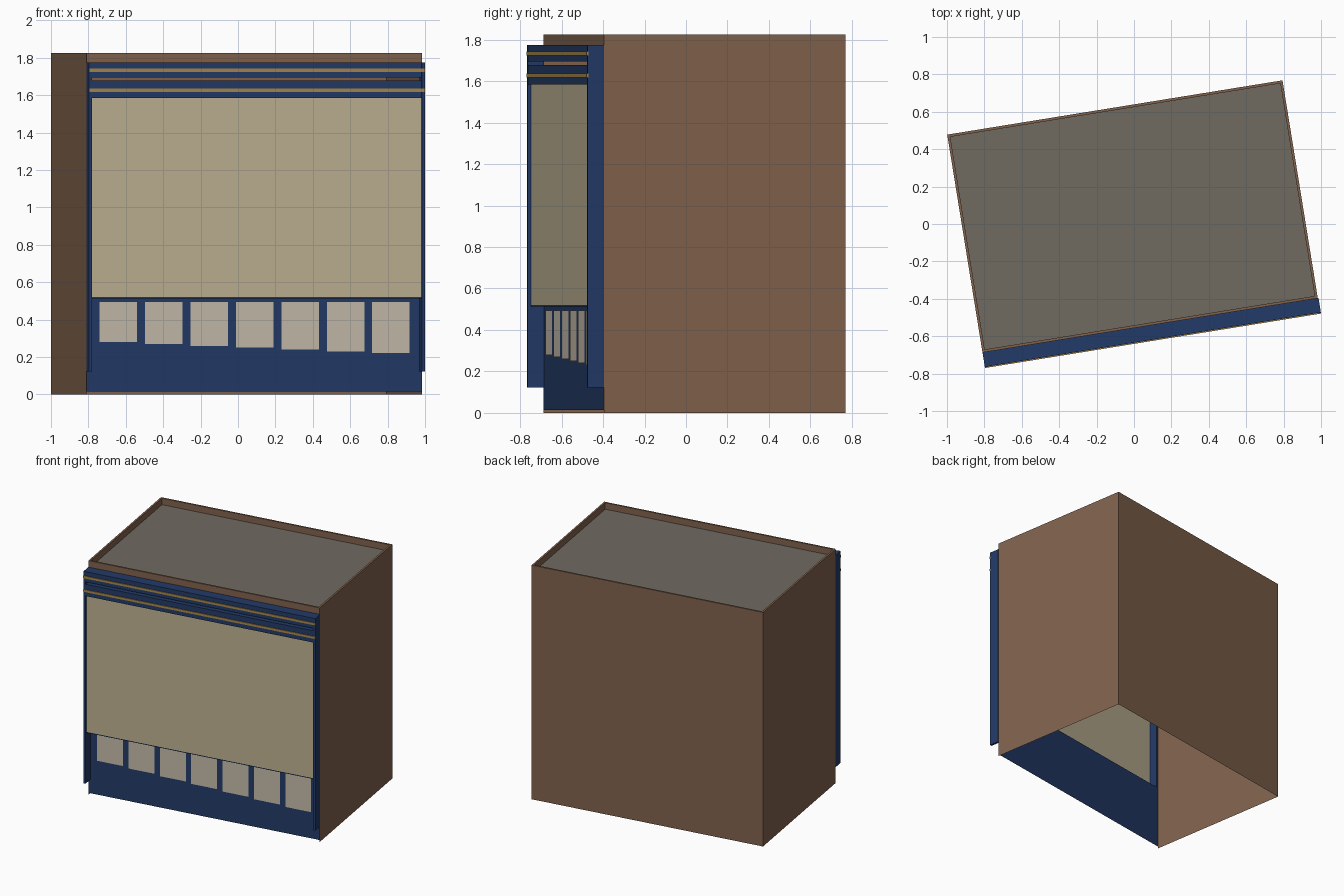
import bpy, bmesh, math
from mathutils import Matrix

if "Cube" in bpy.data.objects:
    bpy.data.objects.remove(bpy.data.objects["Cube"])

# Local frame: x along the facade, y into the building, origin at front-left corner
FRAME = Matrix.Translation((-0.81, -0.687, 0)) @ Matrix.Rotation(math.radians(9.2), 4, 'Z')
W, D, H = 1.816, 1.18, 1.825
OUT = 0.08    # how far the shopfront trim projects
ROOF = 1.775  # roof level, also top of the shopfront
X0, X1 = 0.017, 1.803  # clear opening between the pilasters


def material(name, rgb):
    m = bpy.data.materials.new(name)
    m.diffuse_color = (*rgb, 1)
    m.use_nodes = True
    m.node_tree.nodes["Principled BSDF"].inputs["Base Color"].default_value = m.diffuse_color
    return m


brown = material("brown_wall", (0.22, 0.123, 0.073))
blue = material("blue_trim", (0.016, 0.042, 0.135))
beige = material("beige_panel", (0.52, 0.44, 0.29))
pane = material("pale_pane", (0.56, 0.5, 0.4))
grey = material("grey_roof", (0.16, 0.145, 0.12))
gold = material("gold_stripe", (0.38, 0.24, 0.07))


def finish(name, bm, *mats):
    me = bpy.data.meshes.new(name)
    bm.to_mesh(me)
    bm.free()
    for m in mats:
        me.materials.append(m)
    ob = bpy.data.objects.new(name, me)
    ob.matrix_world = FRAME
    bpy.context.collection.objects.link(ob)
    return ob


def box_mesh(lo, hi):
    bm = bmesh.new()
    size = [b - a for a, b in zip(lo, hi)]
    mid = [(a + b) / 2 for a, b in zip(lo, hi)]
    bmesh.ops.create_cube(bm, size=1, matrix=Matrix.Translation(mid) @ Matrix.Diagonal((*size, 1)))
    bm.normal_update()
    return bm


def box(name, lo, hi, mat):
    return finish(name, box_mesh(lo, hi), mat)


def front_panel(name, x0, x1, y, z0, z1, mat):
    bm = bmesh.new()
    bm.faces.new([bm.verts.new(p) for p in ((x0, y, z0), (x1, y, z0), (x1, y, z1), (x0, y, z1))])
    return finish(name, bm, mat)


# Thin-walled shell, open at front and bottom, with sunken roof inside a parapet
bm = box_mesh((0, 0, 0), (W, D, H))
top = [f for f in bm.faces if f.normal.z > 0.9]
bmesh.ops.inset_region(bm, faces=top, thickness=0.02, use_boundary=True)
bmesh.ops.inset_region(bm, faces=top, thickness=0, depth=ROOF - H, use_boundary=True)
top[0].material_index = 1
bm.normal_update()
bmesh.ops.delete(bm, geom=[f for f in bm.faces if f.normal.z < -0.9
                           or (f.normal.y < -0.9 and f.calc_center_median().y < 0.01)],
                 context='FACES_ONLY')
finish("building_shell", bm, brown, grey)
front_panel("parapet_front", 0, W, 0, ROOF, H, brown)

# Lower shopfront wall and its stepped row of panes
front_panel("lower_wall", 0, W, 0, 0.015, 0.515, blue)
for i in range(7):
    x = 0.071 + 0.246 * i
    front_panel(f"pane_{i + 1}", x, x + 0.203, -0.003, 0.28 - 0.01 * i, 0.495, pane)

# Side pilasters
for side, x0, x1 in (("left", 0, X0), ("right", X1, 1.82)):
    box(f"pilaster_{side}", (x0, -OUT, 0.123), (x1, 0, ROOF), blue)

# Large display panel with soffit under it
front_panel("display_panel", X0, X1, -0.064, 0.52, 1.585, beige)
box("soffit", (X0, -0.063, 0.513), (X1, 0, 0.52), blue)

# Two cornice bands with an open slot between them, each with a gold stripe
for name, z0, z1, zs in (("lower", 1.585, 1.677, 1.618), ("upper", 1.695, ROOF, 1.724)):
    box(f"cornice_{name}", (X0, -OUT + 0.002, z0), (X1, 0, z1), blue)
    box(f"stripe_{name}", (0, -OUT - 0.004, zs), (1.82, -OUT + 0.004, zs + 0.018), gold)
